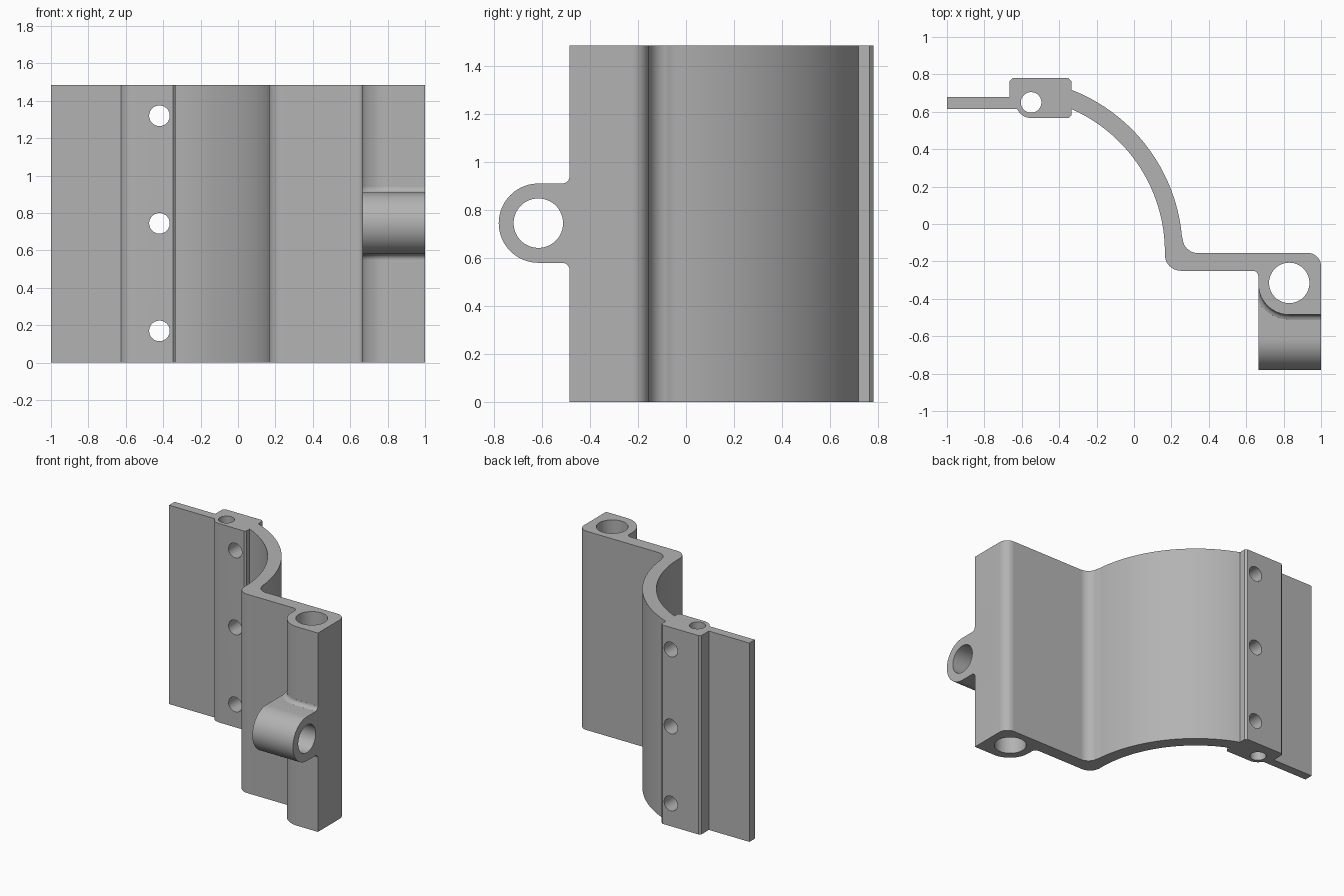
import bpy
import bmesh
from math import cos, sin, acos, radians, pi
from mathutils import Vector

if "Cube" in bpy.data.objects:
    bpy.data.objects.remove(bpy.data.objects["Cube"])

HEIGHT = 1.485
MID = 0.745          # height of the side lug
LUG_R = 0.165
LUG_X = (0.665, 1.0)
FILLET = 0.03

grey = bpy.data.materials.new("plain_grey")
grey.use_nodes = True
grey.diffuse_color = (0.45, 0.45, 0.45, 1)
grey.node_tree.nodes["Principled BSDF"].inputs["Base Color"].default_value = (0.45, 0.45, 0.45, 1)


def arc(cx, cy, r, start, end, n=10):
    angles = [radians(start + (end - start) * i / n) for i in range(n + 1)]
    return [(cx + r * cos(a), cy + r * sin(a)) for a in angles]


def loft(name, rings):
    """Solid skinned through rings of equal point count, capped at both ends."""
    bm = bmesh.new()
    loops = [[bm.verts.new(p) for p in ring] for ring in rings]
    for low, high in zip(loops, loops[1:]):
        for i in range(len(low)):
            j = (i + 1) % len(low)
            bm.faces.new((low[i], low[j], high[j], high[i]))
    bm.faces.new(loops[0])
    bm.faces.new(loops[-1])
    bmesh.ops.recalc_face_normals(bm, faces=bm.faces)
    mesh = bpy.data.meshes.new(name)
    bm.to_mesh(mesh)
    bm.free()
    mesh.materials.append(grey)
    obj = bpy.data.objects.new(name, mesh)
    bpy.context.collection.objects.link(obj)
    return obj


def drill(name, start, end, radius):
    """Round cutter running from start to end."""
    start, end = Vector(start), Vector(end)
    turn = (end - start).to_track_quat('Z', 'Y')
    circle = [turn @ Vector((radius * cos(a), radius * sin(a), 0))
              for a in (2 * pi * i / 64 for i in range(64))]
    return loft(name, [[p + c for c in circle] for p in (start, end)])


def combine(target, tool, operation):
    mod = target.modifiers.new(tool.name, 'BOOLEAN')
    mod.operation = operation
    mod.solver = 'EXACT'
    mod.object = tool
    bpy.context.view_layer.objects.active = target
    bpy.ops.object.modifier_apply(modifier=mod.name)
    bpy.data.objects.remove(tool)


# Bracket body: flange, clamp block, curved wall, flat wall and pin block
outline = [(-1, .615), (-1, .68), (-.665, .68), (-.665, .765), (-.65, .78),
           (-.35, .78), (-.335, .765)]
outline += arc(-.67, -.15, .93, 68.9, 5, 40)
outline += arc(.34, -.075, .08, 180, 270)
outline += arc(.93, -.225, .07, 90, 0)
outline += [(1, -.485)]
outline += arc(.83, -.32, LUG_R, 270, 180, 16)
outline += arc(.635, -.28, FILLET, 0, 90, 6)
outline += arc(.25, -.165, .085, 270, 180)
outline += arc(-.67, -.15, .835, 0, 66.35, 40)
outline += [(-.335, .58), (-.348, .567)]
outline += arc(-.55, .65, .083, 270, 205, 8)
body = loft("bracket_body", [[(x, y, z) for x, y in outline] for z in (0, HEIGHT)])

# Side lug with a rounded nose
nose = arc(-.615, MID, LUG_R, 90, 270, 40)
side = [(-.33, MID + LUG_R)] + nose + [(-.33, MID - LUG_R)]
lug = loft("side_lug", [[(x, y, z) for y, z in side] for x in LUG_X])
combine(body, lug, 'UNION')

# Blends above and below the lug, following the rounded pin block
for name, sign in (("upper_blend", 1), ("lower_blend", -1)):
    rings = []
    for i in range(8):
        t = radians(88) * i / 7
        grow = FILLET * (1 - sin(t)) + .0003
        z = MID + sign * (LUG_R - .004 * (i == 0) + FILLET * (1 - cos(t)))
        r = LUG_R + grow
        first = 180 + math_deg if (math_deg := acos(LUG_R / r) * 180 / pi) else 180
        curve = arc(.83, -.32, r, first, 270, 14)
        rings.append([(x, y, z) for x, y in curve + [(1, -.32 - r), (1, -.45), (.74, -.45), (.68, -.33)]])
    combine(body, loft(name, rings), 'UNION')

# Drilled holes
holes = [((.83, -.315, -.1), (.83, -.315, HEIGHT + .1), .108),
         ((-.55, .65, -.1), (-.55, .65, HEIGHT + .1), .055),
         ((.6, -.615, MID), (1.1, -.615, MID), .103)]
holes += [((-.42, .4, z), (-.42, .9, z), .055) for z in (.17, MID, 1.32)]
for start, end, radius in holes:
    combine(body, drill("hole_cutter", start, end, radius), 'DIFFERENCE')

# Smooth curves, crisp edges
bpy.ops.object.select_all(action='DESELECT')
body.select_set(True)
bpy.context.view_layer.objects.active = body
bpy.ops.object.shade_smooth_by_angle(angle=radians(30))
